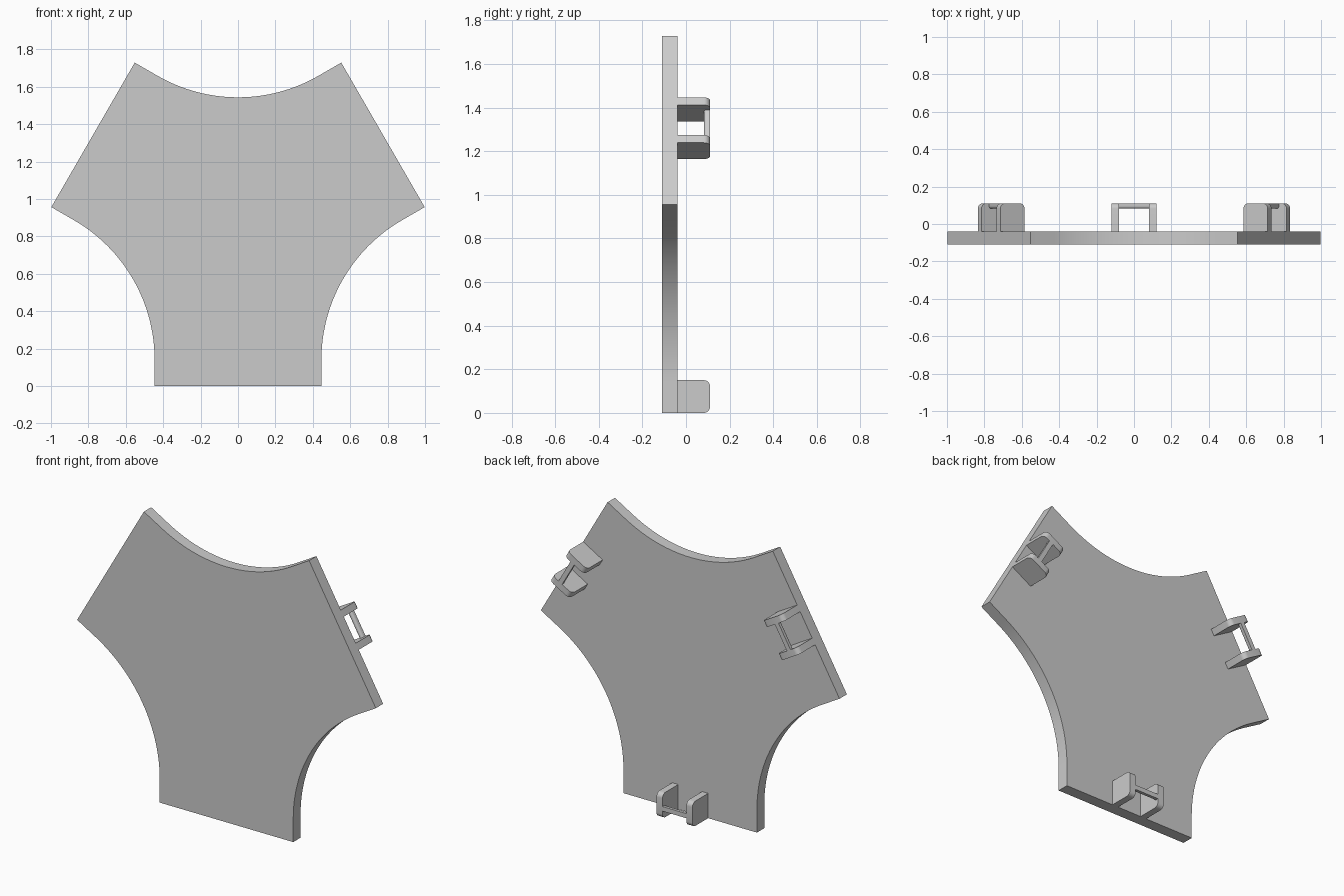
import bpy, bmesh
from math import sin, cos, tan, radians, pi
from mathutils import Matrix, Vector

cube = bpy.data.objects.get("Cube")
if cube:
    bpy.data.objects.remove(cube, do_unlink=True)

HALF = 0.446        # half width of each straight edge
REACH = 0.895       # plate centre to straight edge
STRAIGHT = 0.14     # straight run before each concave curve
RADIUS = (REACH - STRAIGHT) / tan(pi / 6) - HALF
FRONT, BACK, TIP = -0.11, -0.04, 0.11

grey = bpy.data.materials.new("plain grey")
grey.use_nodes = True
colour = (0.6, 0.6, 0.6, 1)
grey.diffuse_color = colour
grey.node_tree.nodes["Principled BSDF"].inputs["Base Color"].default_value = colour


def arm_matrix(k):
    """Turn the bottom arm onto arm k, about the plate centre."""
    return Matrix.Translation((0, 0, REACH)) @ Matrix.Rotation(radians(-120 * k), 4, 'Y')


def arc(cx, cy, r, start, end, steps):
    angles = [radians(start + (end - start) * i / steps) for i in range(steps + 1)]
    return [(cx + r * cos(a), cy + r * sin(a)) for a in angles]


def prism(name, points, offset, matrix=None):
    """Extrude a closed outline along the offset."""
    bm = bmesh.new()
    face = bm.faces.new([bm.verts.new(p) for p in points])
    moved = bmesh.ops.extrude_face_region(bm, geom=[face])["geom"]
    bmesh.ops.translate(bm, vec=offset,
                        verts=[v for v in moved if isinstance(v, bmesh.types.BMVert)])
    if matrix:
        bm.transform(matrix)
    bmesh.ops.recalc_face_normals(bm, faces=bm.faces)
    mesh = bpy.data.meshes.new(name)
    bm.to_mesh(mesh)
    bm.free()
    mesh.materials.append(grey)
    obj = bpy.data.objects.new(name, mesh)
    bpy.context.collection.objects.link(obj)
    bpy.ops.object.select_all(action='DESELECT')
    obj.select_set(True)
    bpy.context.view_layer.objects.active = obj
    bpy.ops.object.shade_smooth_by_angle(angle=radians(30))
    return obj


# Three-armed plate: a straight edge, then a concave curve to the next arm
outline = []
for k in range(3):
    section = [(-HALF, -REACH), (HALF, -REACH)]
    section += arc(HALF + RADIUS, STRAIGHT - REACH, RADIUS, 180, 120, 32)
    outline += [arm_matrix(k) @ Vector((x, FRONT, z)) for x, z in section]
prism("plate", outline, (0, BACK - FRONT, 0))

# Clip on the back of each arm: two rounded lugs joined by a bar
DEPTH, FILLET, BAR = 0.15, 0.028, 0.014
lug = [(BACK, 0), *arc(TIP - FILLET, FILLET, FILLET, -90, 0, 6),
       *arc(TIP - FILLET, DEPTH - FILLET, FILLET, 0, 90, 6), (BACK, DEPTH)]
bar = [(TIP, 0.06 + BAR), *arc(TIP - BAR, 0.06, BAR, 90, 270, 10), (TIP, 0.06 - BAR)]

for k, arm in enumerate(("bottom", "left_upper", "right_upper")):
    turn = arm_matrix(k if k == 0 else 3 - k + 0)
    if k:
        turn = arm_matrix(k)
    for side, x in (("right", -0.12), ("left", 0.08)):
        prism(f"{arm}_clip_{side}_lug", [(x, y, z - REACH) for y, z in lug],
              (0.04, 0, 0), turn)
    prism(f"{arm}_clip_bar", [(-0.08, y, z - REACH) for y, z in bar],
          (0.16, 0, 0), turn)
